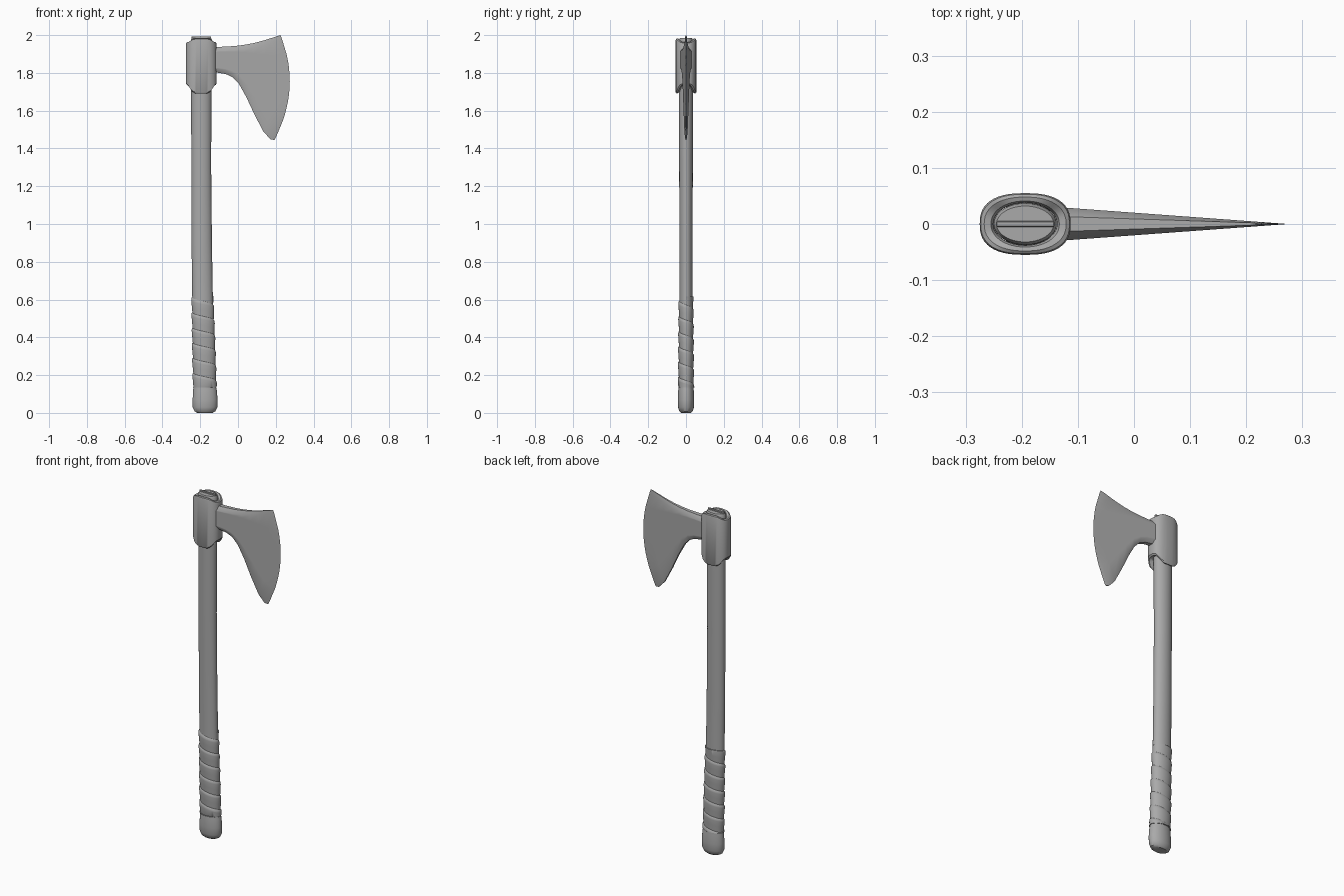
import bpy, bmesh, math

if "Cube" in bpy.data.objects:
    bpy.data.objects.remove(bpy.data.objects["Cube"])

grey = bpy.data.materials.new("plain_grey")
grey.use_nodes = True
GREY = (0.4, 0.4, 0.4, 1)
grey.diffuse_color = GREY
grey.node_tree.nodes["Principled BSDF"].inputs["Base Color"].default_value = GREY

SEG = 48
TAU = math.tau


def finish(name, bm, angle=35):
    bmesh.ops.recalc_face_normals(bm, faces=bm.faces)
    mesh = bpy.data.meshes.new(name)
    bm.to_mesh(mesh)
    bm.free()
    mesh.materials.append(grey)
    ob = bpy.data.objects.new(name, mesh)
    bpy.context.collection.objects.link(ob)
    bpy.ops.object.select_all(action="DESELECT")
    bpy.context.view_layer.objects.active = ob
    ob.select_set(True)
    bpy.ops.object.shade_smooth_by_angle(angle=math.radians(angle))
    return ob


def skin(bm, rows, wrap=True):
    """Bridge consecutive rows of points with quads."""
    rows = [[bm.verts.new(p) for p in row] for row in rows]
    for a, b in zip(rows, rows[1:]):
        n = len(a)
        for i in range(n if wrap else n - 1):
            j = (i + 1) % n
            bm.faces.new((a[i], a[j], b[j], b[i]))
    return rows


def oval(cx, a, b, angle, power=2.0):
    """Point on a superellipse."""
    c, s = math.cos(angle), math.sin(angle)
    e = 2 / power
    return (cx + a * math.copysign(abs(c) ** e, c), b * math.copysign(abs(s) ** e, s))


# Handle: height, left edge, right edge, half depth
SHAFT = [(0.0, -0.215, -0.135, 0.026), (0.008, -0.23, -0.12, 0.035),
         (0.03, -0.24, -0.109, 0.042), (0.07, -0.24, -0.108, 0.043),
         (0.12, -0.238, -0.112, 0.041), (0.14, -0.235, -0.117, 0.038),
         (0.3, -0.238, -0.122, 0.037), (0.6, -0.242, -0.133, 0.035),
         (0.9, -0.246, -0.138, 0.035), (1.3, -0.247, -0.142, 0.036),
         (1.65, -0.248, -0.141, 0.038), (1.71, -0.248, -0.14, 0.038),
         (1.975, -0.25, -0.138, 0.037), (1.985, -0.245, -0.143, 0.032)]


def shaft_at(z):
    for lo, hi in zip(SHAFT, SHAFT[1:]):
        if z <= hi[0]:
            t = max(0, (z - lo[0]) / (hi[0] - lo[0]))
            l, r, d = (p + (q - p) * t for p, q in zip(lo[1:], hi[1:]))
            break
    return (l + r) / 2, (r - l) / 2, d


bm = bmesh.new()
rings = []
for z, *_ in SHAFT:
    cx, a, d = shaft_at(z)
    rings.append([(*oval(cx, a, d, TAU * i / SEG), z) for i in range(SEG)])
rings = skin(bm, rings)
bm.faces.new(rings[0])
bm.faces.new(rings[-1])
finish("handle", bm)

# Spiral grip wrap: each turn has a ledge on top and tapers down under the next
PITCH, TOP, LOW = 0.08, 0.615, 0.135
bm = bmesh.new()
rows = []
for i in range(int((TOP - LOW) / PITCH * SEG) + SEG + 1):
    row = []
    for drop, swell in ((0, -0.003), (0.008, 0.0045), (0.02, 0.0055), (0.05, 0.003), (0.088, 0.0)):
        z = max(LOW, min(TOP, TOP + PITCH / 2 - PITCH * i / SEG - drop))
        cx, a, d = shaft_at(z)
        row.append((*oval(cx, a + swell, d + swell, TAU * i / SEG), z))
    rows.append(row)
skin(bm, rows, wrap=False)
bmesh.ops.remove_doubles(bm, verts=bm.verts, dist=0.0001)
finish("grip_wrap", bm, 50)

# Head socket: a sleeve with lobed ends on its front and back
CX = -0.194
bm = bmesh.new()
rows = []
for i in range(SEG):
    ang = TAU * i / SEG
    lobe = (1 - math.cos(math.pi * math.sin(ang) ** 2)) / 2
    bottom, top = 1.735 - 0.045 * lobe, 1.963 + 0.02 * lobe
    row = []
    for a, b, z in ((0.056, 0.038, bottom + 0.006), (0.075, 0.05, bottom),
                    (0.081, 0.055, bottom + 0.008), (0.081, 0.055, top - 0.012),
                    (0.079, 0.053, top - 0.004), (0.073, 0.048, top),
                    (0.061, 0.041, top - 0.002), (0.057, 0.038, top - 0.01)):
        row.append((*oval(CX, a, b, ang, 2 + 14 * (b - 0.038) * 2.2), z))
    rows.append(row)
rows.append(rows[0])
skin(bm, rows)
bmesh.ops.remove_doubles(bm, verts=bm.verts, dist=0.0001)
finish("head_socket", bm)

# Blade: upright columns from the neck (first) to the cutting edge (last)
# top x, top z, middle x bulge, bottom x, bottom z
COLUMNS = [(-0.15, 1.937, 0, -0.15, 1.803), (-0.114, 1.937, 0, -0.114, 1.802),
           (-0.07, 1.939, 0, -0.065, 1.794), (-0.02, 1.942, 0.004, -0.03, 1.778),
           (0.03, 1.948, 0.01, 0.005, 1.742), (0.08, 1.957, 0.018, 0.045, 1.67),
           (0.13, 1.97, 0.03, 0.087, 1.58), (0.175, 1.984, 0.044, 0.135, 1.488),
           (0.21, 1.995, 0.058, 0.172, 1.449), (0.225, 2.0, 0.064, 0.193, 1.444)]
STEPS = 16
bm = bmesh.new()
rows = []
for k, (tx, tz, bulge, bx, bz) in enumerate(COLUMNS):
    side = []
    inset = 0.022 / (tz - bz)
    for v in [0, inset] + [n / STEPS for n in range(3, STEPS - 2)] + [1 - inset, 1]:
        x = tx + (bx - tx) * v + bulge * 4 * v * (1 - v)
        z = tz + (bz - tz) * v
        t = 0 if k == len(COLUMNS) - 1 else 0.0285 * max(0, 0.275 - x) / 0.389
        if v in (0, 1):
            t *= 0.45
        side.append((x, t, z))
    rows.append(side + [(x, -y, z) for x, y, z in reversed(side)])
rows = skin(bm, rows)
bm.faces.new(rows[0])
bmesh.ops.remove_doubles(bm, verts=bm.verts, dist=0.0001)
finish("blade", bm)

# Wedge bar set into the top of the handle
bm = bmesh.new()
bmesh.ops.create_cube(bm, size=1)
for v in bm.verts:
    v.co = (CX + v.co.x * 0.104, v.co.y * 0.01, 1.976 + v.co.z * 0.034)
bmesh.ops.bevel(bm, geom=bm.edges[:], offset=0.0015, segments=1, affect="EDGES")
finish("wedge", bm)
